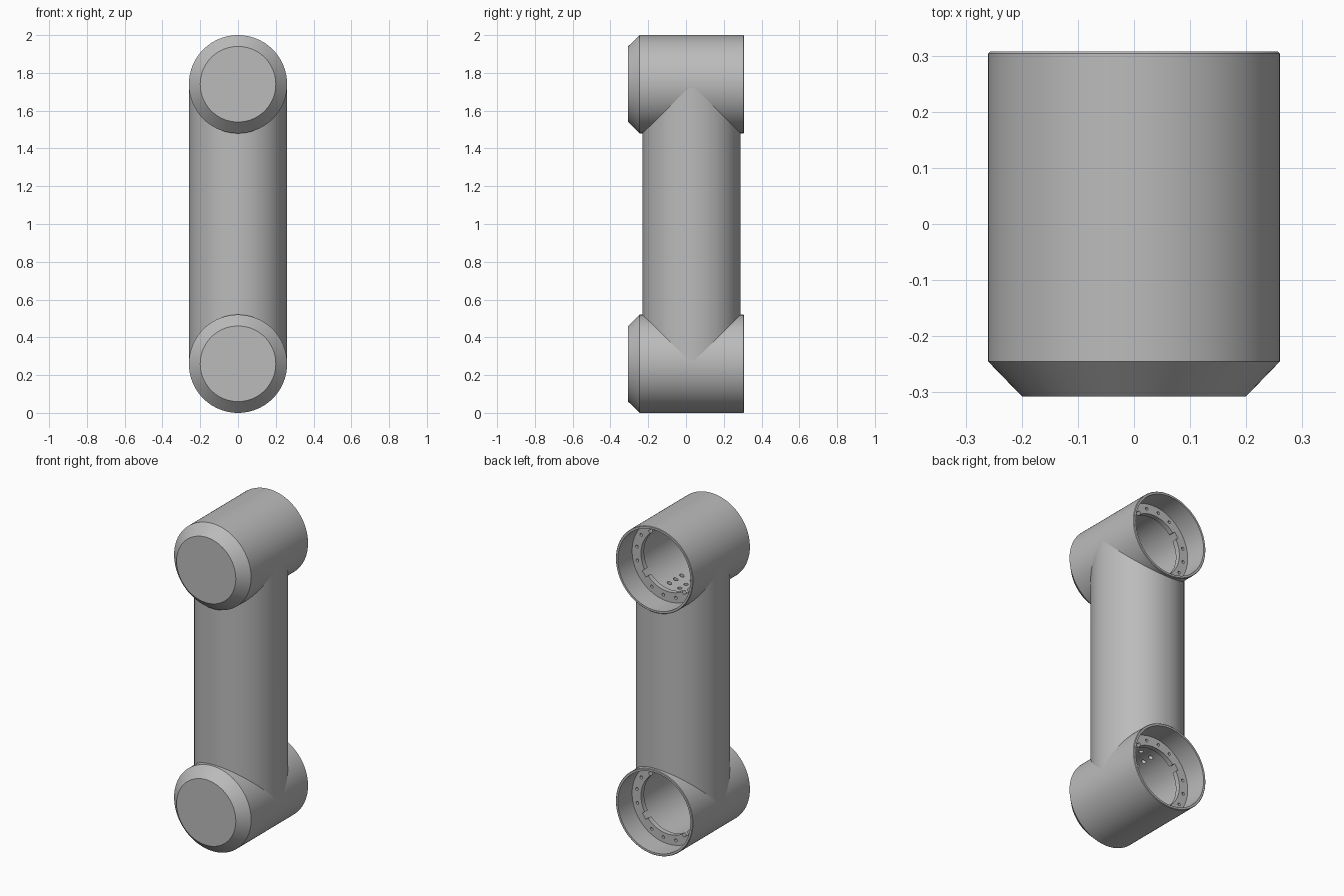
import bpy, bmesh, math
from mathutils import Matrix, Vector

cube = bpy.data.objects.get("Cube")
if cube:
    bpy.data.objects.remove(cube, do_unlink=True)

R = 0.26            # outer radius of joints and link
LOW, HIGH = R, 2 - R

grey = bpy.data.materials.new("light_grey")
grey.use_nodes = True
colour = (0.5, 0.5, 0.5, 1)
grey.diffuse_color = colour
grey.node_tree.nodes["Principled BSDF"].inputs["Base Color"].default_value = colour


def finish(name, bm):
    bmesh.ops.recalc_face_normals(bm, faces=bm.faces)
    mesh = bpy.data.meshes.new(name)
    bm.to_mesh(mesh)
    bm.free()
    mesh.materials.append(grey)
    obj = bpy.data.objects.new(name, mesh)
    bpy.context.collection.objects.link(obj)
    return obj


def cylinder(bm, centre, radius, depth, axis, sides=16):
    turn = Matrix.Rotation(math.pi / 2, 4, 'X') if axis == 'Y' else Matrix()
    bmesh.ops.create_cone(bm, cap_ends=True, segments=sides, radius1=radius,
                          radius2=radius, depth=depth,
                          matrix=Matrix.Translation(centre) @ turn)


def box(bm, centre, size, angle=0):
    bmesh.ops.create_cube(bm, size=1, matrix=Matrix.Translation(centre)
                          @ Matrix.Rotation(-angle, 4, 'Y') @ Matrix.Diagonal((*size, 1)))


def cut(obj, cutter):
    mod = obj.modifiers.new("cut", 'BOOLEAN')
    mod.operation = 'DIFFERENCE'
    mod.solver = 'EXACT'
    mod.object = cutter
    bpy.context.view_layer.objects.active = obj
    bpy.ops.object.modifier_apply(modifier=mod.name)
    bpy.data.objects.remove(cutter, do_unlink=True)


def smooth(obj):
    bpy.ops.object.select_all(action='DESELECT')
    obj.select_set(True)
    bpy.context.view_layer.objects.active = obj
    bpy.ops.object.shade_smooth_by_angle(angle=math.radians(30))


# Cup profile as (radius, y): chamfered front cap, open back, inner bolt flange
CUP = [(0, -.307), (.2, -.307), (R, -.245), (R, .304), (.257, .307), (.245, .307),
       (.245, .17), (.185, .17), (.185, .14), (.205, .14), (.205, -.25), (0, -.25)]


def joint_housing(name, z, inward):
    bm = bmesh.new()
    verts = [bm.verts.new((r, y, 0)) for r, y in CUP]
    edges = [bm.edges.new(pair) for pair in zip(verts, verts[1:])]
    bmesh.ops.spin(bm, geom=verts + edges, cent=(0, 0, 0), axis=(0, 1, 0),
                   angle=math.tau, steps=96, use_merge=True)
    bmesh.ops.remove_doubles(bm, verts=bm.verts, dist=1e-5)
    bmesh.ops.translate(bm, verts=bm.verts, vec=(0, 0, z))
    obj = finish(name, bm)

    # Bolt holes and notches in the flange, cable holes in the inner wall
    bm = bmesh.new()
    for i in range(16):
        a = math.tau * (i + 0.4) / 16
        if i % 4 != 2:
            cylinder(bm, (.215 * math.cos(a), .17, z + .215 * math.sin(a)), .009, .04, 'Y')
        else:
            box(bm, (.188 * math.cos(a), .16, z + .188 * math.sin(a)), (.03, .08, .04), a)
    for x in (-.07, 0, .07):
        for y in (-.06, .0, .06):
            cylinder(bm, (x, y, z + inward * .2), .013, .06, 'Z')
    cut(obj, finish(name + "_cutter", bm))
    smooth(obj)

    # Ribs standing on the inside of the front cap
    bm = bmesh.new()
    for x in (-.09, .09):
        box(bm, (x, -.22, z), (.015, .08, .2))
    finish(name + "_ribs", bm)


joint_housing("lower_joint", LOW, 1)
joint_housing("upper_joint", HIGH, -1)

# Link tube, trimmed where it would enter the joints
bm = bmesh.new()
cylinder(bm, (0, .03, 1), R - .0005, HIGH - LOW, 'Z', 96)
link = finish("link_tube", bm)
for z in (LOW, HIGH):
    bm = bmesh.new()
    cylinder(bm, (0, 0, z), .252, .8, 'Y', 96)
    cut(link, finish("link_cutter", bm))
smooth(link)
